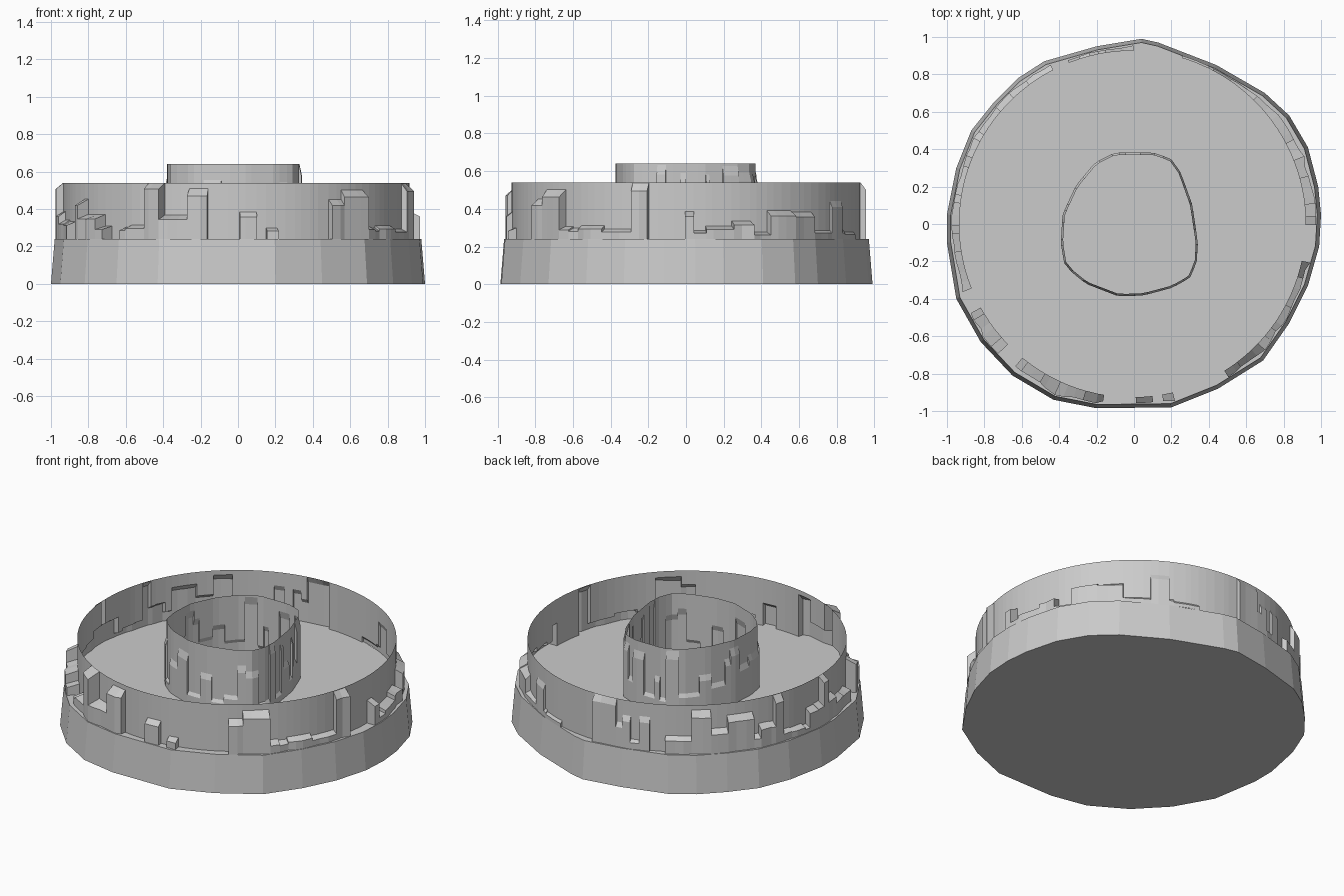
import bpy, bmesh, math, random
from mathutils import Vector

if "Cube" in bpy.data.objects:
    bpy.data.objects.remove(bpy.data.objects["Cube"])

random.seed(7)
FLOOR = 0.24

# outlines seen from above, counter-clockwise
BASE = [(1, .05), (.985, .2), (.93, .41), (.83, .58), (.70, .70), (.44, .85), (.13, .97), (.04, .99),
        (-.2, .95), (-.48, .87), (-.62, .78), (-.75, .65), (-.87, .5), (-.95, .3), (-1, .05), (-1, -.1),
        (-.95, -.4), (-.82, -.63), (-.65, -.81), (-.43, -.94), (-.2, -.985), (.2, -.98), (.45, -.88),
        (.69, -.73), (.83, -.53), (.93, -.33), (.99, -.12)]
CORE_TOP = [(.33, -.1), (.30, .1), (.24, .27), (.19, .34), (.10, .37), (-.1, .37), (-.2, .32), (-.3, .2),
            (-.37, .05), (-.38, -.1), (-.36, -.22), (-.25, -.31), (-.08, -.375), (.05, -.37), (.2, -.33),
            (.29, -.28), (.325, -.2)]
CORE_FOOT = [(.34, -.08), (.365, -.25), (.35, -.34), (.22, -.42), (0, -.455), (-.14, -.445), (-.33, -.385),
             (-.40, -.25), (-.47, -.02), (-.44, .18), (-.36, .31), (-.22, .42), (-.08, .46), (.04, .43),
             (.17, .455), (.24, .38), (.28, .2), (.33, .02)]


def radius_at(outline, a):
    """Distance from the centre to the outline in direction a."""
    d = Vector((math.cos(a), math.sin(a)))
    for i, p in enumerate(outline):
        p, q = Vector(p), Vector(outline[(i + 1) % len(outline)])
        e = q - p
        if d.cross(q) >= -1e-9 and p.cross(d) >= -1e-9:
            return p.cross(e) / d.cross(e)
    return Vector(outline[0]).length


def finish(name, bm):
    bmesh.ops.remove_doubles(bm, verts=bm.verts, dist=1e-5)
    bmesh.ops.recalc_face_normals(bm, faces=bm.faces)
    mesh = bpy.data.meshes.new(name)
    bm.to_mesh(mesh)
    bm.free()
    bpy.context.collection.objects.link(bpy.data.objects.new(name, mesh))


def rocky_wall(name, n, wall_r, foot_r, top, levels, jitter):
    """Thin wall whose outside steps out into rock columns of random height."""
    bm = bmesh.new()
    ang = [2 * math.pi * i / n + random.uniform(-.25, .25) * 2 * math.pi / n for i in range(n)]
    inner = [wall_r(a) for a in ang]
    outer = [w + max(.012, (foot_r(a) - w) * random.uniform(jitter, 1)) for w, a in zip(inner, ang)]

    # column heights in short runs
    heights = []
    while len(heights) < n:
        h = random.choice(levels)
        if h > FLOOR:
            h += random.uniform(-.01, .01)
        heights += [h] * random.choice((1, 1, 2, 2, 3))

    def point(i, r, z):
        return bm.verts.new((r * math.cos(ang[i]), r * math.sin(ang[i]), z))

    def slope_top(h):
        return h if h <= FLOOR else min(top, h + .012 + .12 * (h - FLOOR))

    def face(*pts):
        bm.faces.new([point(*p) for p in pts])

    for i in range(n):
        j = (i + 1) % n
        h, k = heights[i], heights[j]
        s, t = slope_top(h), slope_top(k)
        if h > FLOOR:
            face((i, outer[i], FLOOR), (j, outer[j], FLOOR), (j, outer[j], h), (i, outer[i], h))
            face((i, outer[i], h), (j, outer[j], h), (j, inner[j], s), (i, inner[i], s))
        if s < top - .001:
            face((i, inner[i], s), (j, inner[j], s), (j, inner[j], top), (i, inner[i], top))
        # side of a column where the neighbour has another height
        if abs(h - k) > .001:
            face((j, outer[j], h), (j, inner[j], s), (j, inner[j], t), (j, outer[j], k))
    finish(name, bm)


# base block with tapered faceted sides and flat floor
bm = bmesh.new()
low = [bm.verts.new((x, y, 0)) for x, y in BASE]
high = [bm.verts.new((x * .98, y * .98, FLOOR)) for x, y in BASE]
bm.faces.new(low[::-1])
bm.faces.new(high)
for i in range(len(low)):
    j = (i + 1) % len(low)
    bm.faces.new((low[i], low[j], high[j], high[i]))
finish("base", bm)

# outer rim
rocky_wall("outer_rock_rim", 116,
           lambda a: .926 - .008 * math.cos(a),
           lambda a: .978 * radius_at(BASE, a),
           .54, [.24, .24, .27, .28, .29, .32, .35, .36, .42, .47, .5], .65)

# central hollow core
rocky_wall("inner_rock_core", 60,
           lambda a: radius_at(CORE_TOP, a),
           lambda a: radius_at(CORE_FOOT, a),
           .64, [.27, .30, .33, .37, .42, .46, .50, .54, .58], .6)
